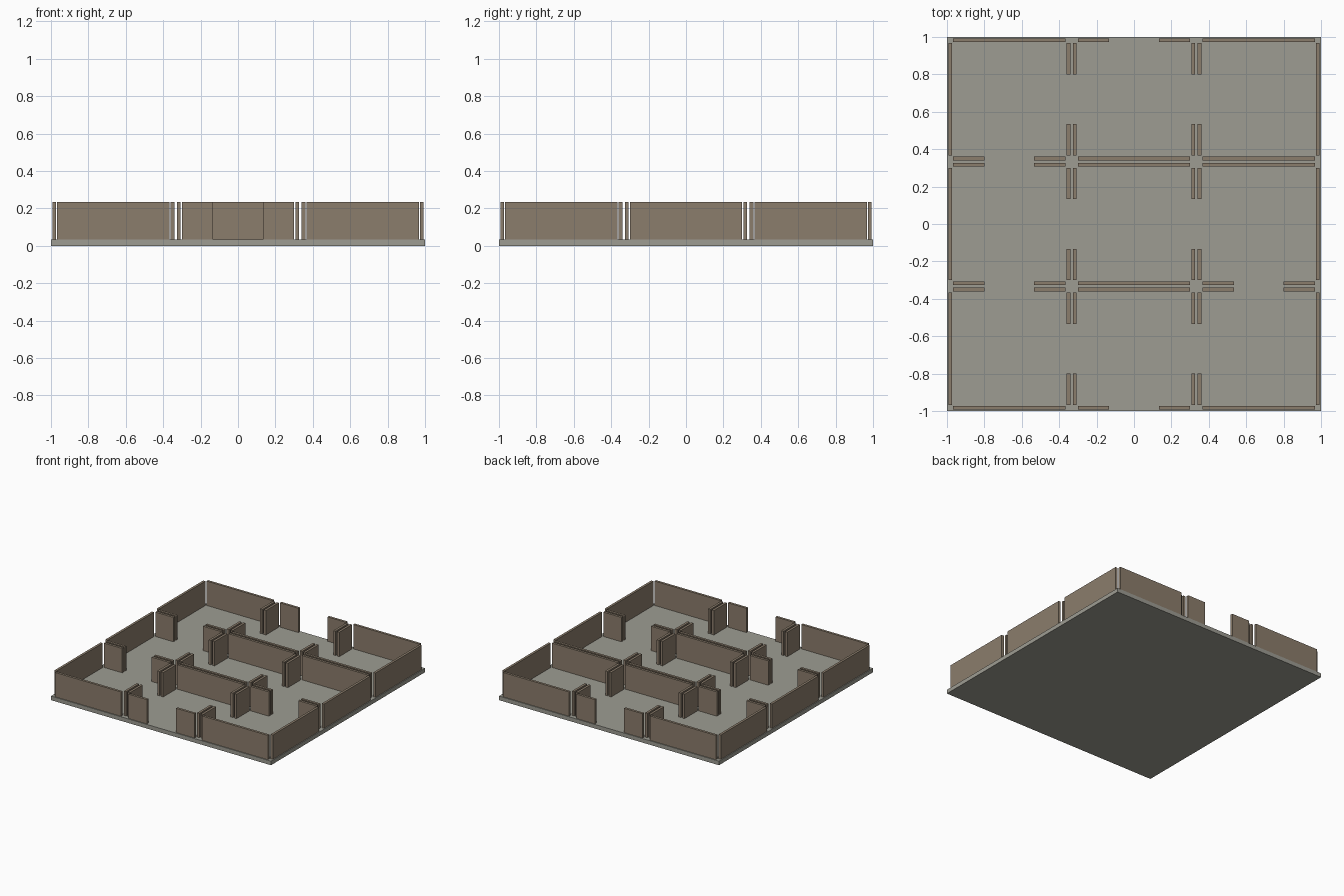
import bpy

if "Cube" in bpy.data.objects:
    bpy.data.objects.remove(bpy.data.objects["Cube"])

CELL = 2 / 3          # room pitch
FLOOR_H = 1 / 30      # slab thickness
WALL_H = 0.2
WALL_T = 0.02
INSET = 0.007         # gap between wall and room boundary
HALF = 0.3            # half wall length
DOOR = 2 / 15         # half doorway width


def material(name, rgb):
    m = bpy.data.materials.new(name)
    m.diffuse_color = (*rgb, 1)
    m.use_nodes = True
    m.node_tree.nodes["Principled BSDF"].inputs["Base Color"].default_value = m.diffuse_color
    return m


stone = material("grey stone", (0.34, 0.335, 0.29))
brown = material("brown wall", (0.26, 0.205, 0.15))


def box(name, lo, hi, mat):
    centre = [(a + b) / 2 for a, b in zip(lo, hi)]
    bpy.ops.mesh.primitive_cube_add(size=1, location=centre)
    ob = bpy.context.object
    ob.name = name
    ob.scale = [b - a for a, b in zip(lo, hi)]
    ob.data.materials.append(mat)


# Floor slab
box("floor", (-1, -1, 0), (1, 1, FLOOR_H), stone)


def has_door(i, j, side):
    """Doorway rule for room (i, j), each index -1..1, on a given side."""
    if side in ("east", "west"):
        return abs(i + (1 if side == "east" else -1)) < 2   # inner sides only
    line = j + (0.5 if side == "north" else -0.5)           # wall line in y
    return {1.5: (0,), 0.5: (-1,), -0.5: (-1, 1), -1.5: (0,)}[line].count(i) > 0


def room_wall(i, j, side):
    cx, cy = i * CELL, j * CELL
    sign = 1 if side in ("north", "east") else -1
    outer = sign * (CELL / 2 - INSET)
    a, b = sorted((outer, outer - sign * WALL_T))
    spans = [(-HALF, -DOOR), (DOOR, HALF)] if has_door(i, j, side) else [(-HALF, HALF)]
    for s, e in spans:
        if side in ("north", "south"):
            lo, hi = (cx + s, cy + a), (cx + e, cy + b)
        else:
            lo, hi = (cx + a, cy + s), (cx + b, cy + e)
        box(f"{side}_wall", (*lo, FLOOR_H), (*hi, FLOOR_H + WALL_H), brown)


# Nine rooms, each with its own four walls
for i in (-1, 0, 1):
    for j in (-1, 0, 1):
        for side in ("north", "south", "east", "west"):
            room_wall(i, j, side)
